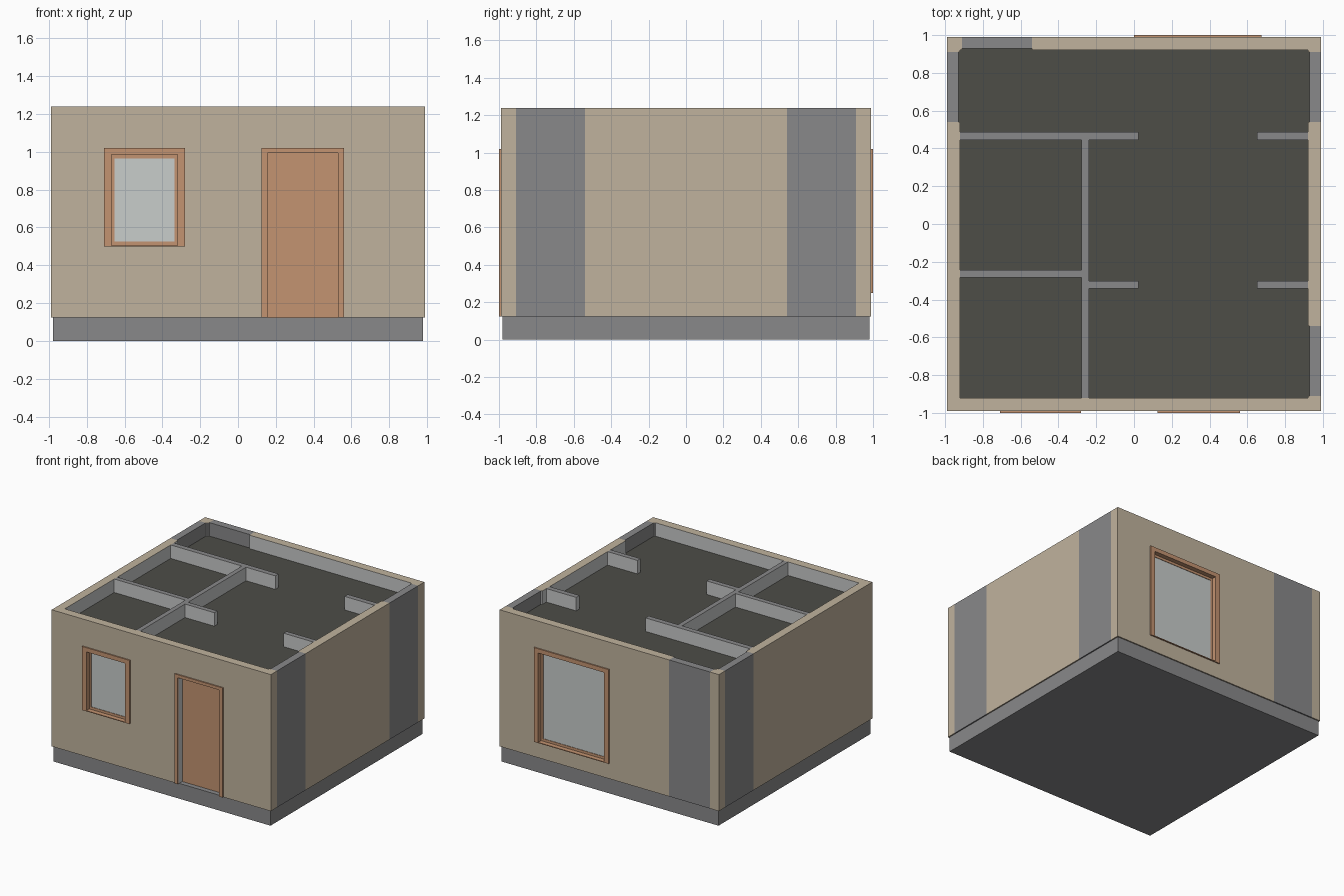
import bpy

if "Cube" in bpy.data.objects:
    bpy.data.objects.remove(bpy.data.objects["Cube"])


def material(name, rgb):
    m = bpy.data.materials.new(name)
    m.diffuse_color = (*rgb, 1)
    m.use_nodes = True
    m.node_tree.nodes["Principled BSDF"].inputs["Base Color"].default_value = m.diffuse_color
    return m


TAN = material("tan_render", (0.53, 0.45, 0.34))
GRAY = material("concrete_gray", (0.25, 0.25, 0.255))
PALE = material("pale_plaster", (0.58, 0.59, 0.59))
WOOD = material("orange_wood", (0.55, 0.295, 0.165))
GLASS = material("glass_gray", (0.58, 0.61, 0.60))
DARK = material("dark_floor", (0.075, 0.075, 0.064))


def box(name, a, b, *mats):
    """Axis-aligned box between two corners, in any order."""
    lo = [min(p, q) for p, q in zip(a, b)]
    hi = [max(p, q) for p, q in zip(a, b)]
    bpy.ops.mesh.primitive_cube_add(size=1)
    o = bpy.context.object
    o.name = name
    for v in o.data.vertices:
        v.co = [hi[i] if v.co[i] > 0 else lo[i] for i in range(3)]
    for m in mats:
        o.data.materials.append(m)
    return o


BASE, TOP, FLOOR = 0.125, 1.24, 1.13
OUT, INN = 0.99, 0.92

# Plinth and dark inner slab
box("plinth", (-0.98, -0.98, 0), (0.98, 0.98, BASE), GRAY)
box("inner_slab", (-0.935, -0.935, FLOOR - 0.03), (0.935, 0.935, FLOOR), DARK)

# Openings: name, side, x range, z range
windows = [("front_window", -1, -0.71, -0.28, 0.50, 1.02),
           ("back_window", 1, 0.0, 0.675, 0.25, 1.02)]
# Concrete corner panels: axis of the wall's normal, side, range along the wall
panels = [("back_left_panel", 1, 1, -0.91, -0.54),
          ("left_panel", 0, -1, 0.54, 0.91),
          ("right_back_panel", 0, 1, 0.54, 0.91),
          ("right_front_panel", 0, 1, -0.91, -0.54)]


def panel_box(name, axis, side, lo, hi, d0, d1, z0, z1, *mats):
    a, b = (side * d0, lo, z0), (side * d1, hi, z1)
    if axis == 1:
        a, b = (lo, side * d0, z0), (hi, side * d1, z1)
    return box(name, a, b, *mats)


# Outer walls: a solid block with the room, panels and openings cut away
walls = box("outer_walls", (-OUT, -OUT, BASE), (OUT, OUT, TOP))
cutters = [box("room_cutter", (-INN, -INN, 0), (INN, INN, 2)),
           box("door_cutter", (0.155, -1.1, 0), (0.53, -0.935, 0.995))]
for n, s, x0, x1, z0, z1 in windows:
    cutters.append(box("window_cutter", (x0 + 0.037, s * 1.1, z0 + 0.002),
                       (x1 - 0.037, s * 0.945, z1 - 0.032)))
for n, axis, s, lo, hi in panels:
    cutters.append(panel_box("panel_cutter", axis, s, lo, hi, 0.9, 1.1, 0, 2))
    panel_box(n, axis, s, lo, hi, 0.93, OUT, BASE, TOP, GRAY)

bpy.context.view_layer.objects.active = walls
for c in cutters:
    mod = walls.modifiers.new("cut", 'BOOLEAN')
    mod.operation = 'DIFFERENCE'
    mod.solver = 'EXACT'
    mod.object = c
    bpy.ops.object.modifier_apply(modifier=mod.name)
    bpy.data.objects.remove(c)

# Tan outside and on top, pale plaster on inner faces and reveals
walls.data.materials.clear()
walls.data.materials.append(TAN)
walls.data.materials.append(PALE)
for p in walls.data.polygons:
    inside = max(abs(p.center.x), abs(p.center.y)) < 0.985
    p.material_index = int(inside and abs(p.normal.z) < 0.5)

# Partition walls, pale sides with gray tops
for x0, y0, x1, y1 in [(-INN, 0.445, 0.025, 0.488), (0.65, 0.445, INN, 0.488),
                       (-0.277, -INN, -0.239, 0.445), (-INN, -0.283, -0.277, -0.243),
                       (-0.239, -0.342, 0.025, -0.302), (0.65, -0.342, INN, -0.302)]:
    part = box("partition_wall", (x0, y0, FLOOR - 0.02), (x1, y1, TOP), PALE, GRAY)
    for p in part.data.polygons:
        p.material_index = int(p.normal.z > 0.5)


def surround(name, s, x0, x1, z0, z1, side, top, bottom, y0, y1):
    """Rectangular trim made of bars; a zero width leaves that bar out."""
    box(name + "_left", (x0, s * y0, z0), (x0 + side, s * y1, z1), WOOD)
    box(name + "_right", (x1 - side, s * y0, z0), (x1, s * y1, z1), WOOD)
    box(name + "_top", (x0 + side, s * y0, z1 - top), (x1 - side, s * y1, z1), WOOD)
    if bottom:
        box(name + "_bottom", (x0 + side, s * y0, z0), (x1 - side, s * y1, z0 + bottom), WOOD)


# Windows: casing, recessed sash and pane
for n, s, x0, x1, z0, z1 in windows:
    surround(n + "_casing", s, x0, x1, z0, z1, 0.04, 0.035, 0.006, 0.95, 1.0)
    surround(n + "_sash", s, x0 + 0.04, x1 - 0.04, z0 + 0.006, z1 - 0.035,
             0.017, 0.02, 0.02, 0.945, 0.962)
    box(n + "_pane", (x0 + 0.05, s * 0.945, z0 + 0.015),
        (x1 - 0.05, s * 0.958, z1 - 0.045), GLASS)

# Front door: thin casing around a recessed leaf
surround("door_casing", -1, 0.125, 0.56, BASE, 1.02, 0.03, 0.025, 0, 0.985, 1.0)
box("door_leaf", (0.15, -0.93, BASE), (0.535, -0.94, 1.0), WOOD)
